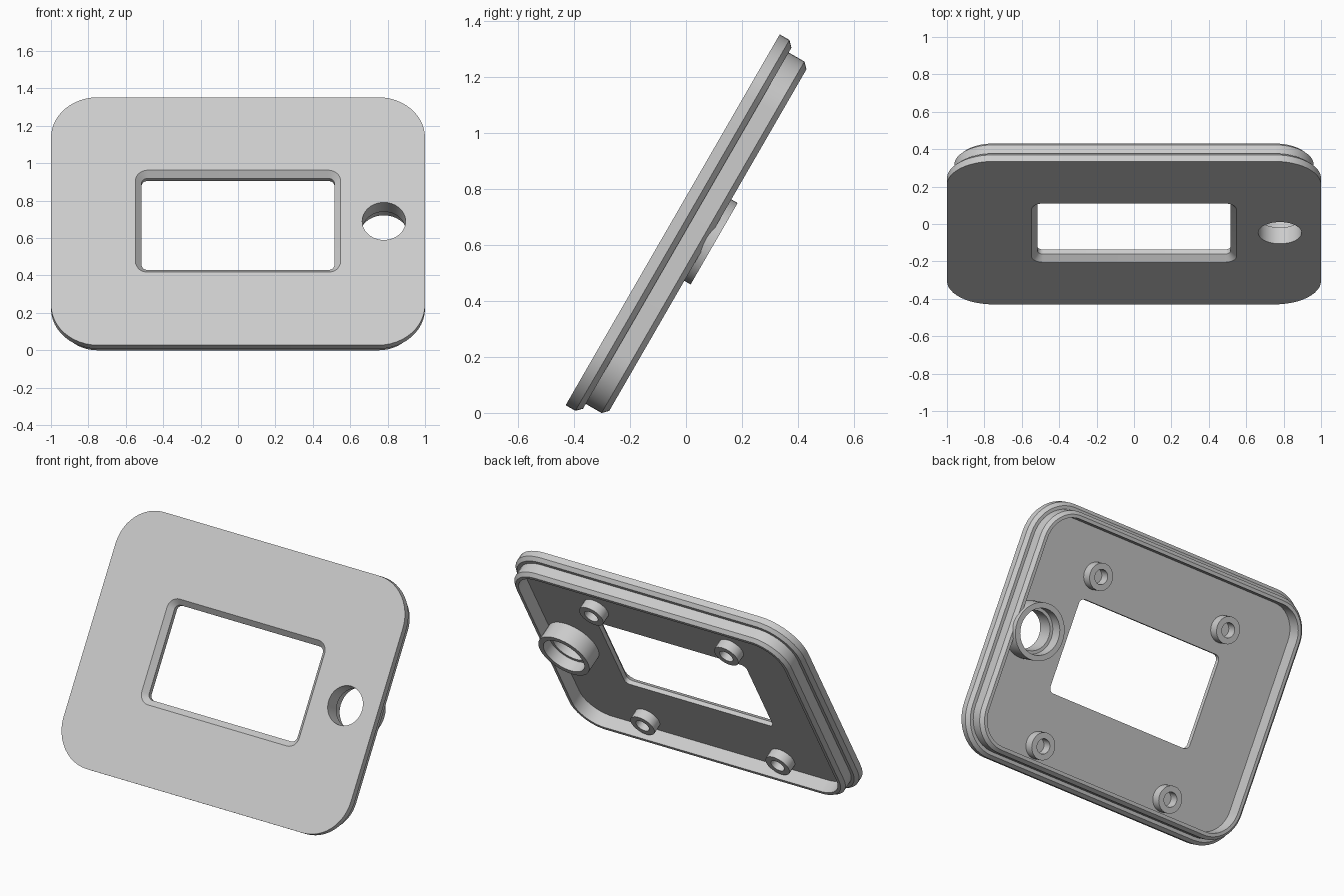
import bpy, bmesh
from math import sin, cos, pi, radians
from mathutils import Matrix

cube = bpy.data.objects.get("Cube")
if cube:
    bpy.data.objects.remove(cube)

grey = bpy.data.materials.new("light grey plastic")
grey.use_nodes = True
COLOUR = (0.6, 0.6, 0.6, 1)
grey.diffuse_color = COLOUR
grey.node_tree.nodes["Principled BSDF"].inputs["Base Color"].default_value = COLOUR

# Panel frame: local x across, local y up the slope, depth runs backwards
TILT = Matrix.Translation((0, -0.0475, 0.69)) @ Matrix.Rotation(radians(60), 4, "X")
W, H, R = 1.0, 0.765, 0.25


def rounded(hx, hy, r, steps=12):
    """Outline of a rounded rectangle."""
    pts = []
    for k, (sx, sy) in enumerate([(1, 1), (-1, 1), (-1, -1), (1, -1)]):
        for i in range(steps + 1):
            a = (k + i / steps) * pi / 2
            pts.append((sx * (hx - r) + r * cos(a), sy * (hy - r) + r * sin(a)))
    return pts


def circle(r, cx, cy, n=48):
    return [(cx + r * cos(2 * pi * i / n), cy + r * sin(2 * pi * i / n)) for i in range(n)]


def loft(name, rings, closed=False):
    """Join (outline, depth) rings; cap both ends, or close into a loop."""
    bm = bmesh.new()
    loops = [[bm.verts.new((x, y, -d)) for x, y in pts] for pts, d in rings]
    pairs = list(zip(loops, loops[1:]))
    if closed:
        pairs.append((loops[-1], loops[0]))
    else:
        bm.faces.new(loops[0])
        bm.faces.new(loops[-1])
    for a, b in pairs:
        n = len(a)
        for i in range(n):
            j = (i + 1) % n
            bm.faces.new((a[i], a[j], b[j], b[i]))
    bmesh.ops.recalc_face_normals(bm, faces=bm.faces)
    mesh = bpy.data.meshes.new(name)
    bm.to_mesh(mesh)
    bm.free()
    mesh.materials.append(grey)
    ob = bpy.data.objects.new(name, mesh)
    bpy.context.collection.objects.link(ob)
    ob.matrix_world = TILT
    return ob


def combine(ob, other, operation):
    """Apply a boolean and remove the helper."""
    mod = ob.modifiers.new(operation, "BOOLEAN")
    mod.operation, mod.solver, mod.object = operation, "EXACT", other
    bpy.context.view_layer.update()
    dg = bpy.context.evaluated_depsgraph_get()
    mesh = bpy.data.meshes.new_from_object(ob.evaluated_get(dg))
    ob.modifiers.clear()
    ob.data = mesh
    bpy.data.objects.remove(other)


# Face plate with chamfered edge, stepped lip and rear pocket: (inset, depth)
profile = [(0, 0), (0, 0.04), (0.02, 0.06), (0.04, 0.06), (0.04, 0.125),
           (0.06, 0.145), (0.08, 0.145), (0.08, 0.06)]
panel = loft("face_panel", [(rounded(W - i, H - i, R - i), d) for i, d in profile])

# Round socket behind the button hole, with a wider rear bore
BX = 0.78
combine(panel, loft("socket", [(circle(0.168, BX, 0), 0.03),
                               (circle(0.168, BX, 0), 0.171)]), "UNION")
bore = [(0.116, -0.05), (0.116, 0.1), (0.135, 0.1), (0.135, 0.25)]
combine(panel, loft("bore", [(circle(r, BX, 0), d) for r, d in bore]), "DIFFERENCE")

# Window opening, bevelled on the front
window = [(0.03, -0.03), (0, 0), (-0.032, 0.032), (-0.032, 0.1)]
combine(panel, loft("window", [(rounded(0.548 + g, 0.315 + g, 0.065 + g, 8), d)
                               for g, d in window]), "DIFFERENCE")
parts = [panel]

# Four hollow mounting posts on the back
for side, x in (("left", 0.47), ("right", -0.47)):
    for level, y in (("upper", 0.43), ("lower", -0.59)):
        rings = [(circle(r, x, y, 32), d) for r, d in
                 ((0.08, 0.055), (0.08, 0.12), (0.044, 0.12), (0.044, 0.055))]
        parts.append(loft(f"{level}_{side}_post", rings, closed=True))

bpy.ops.object.select_all(action="DESELECT")
for ob in parts:
    ob.select_set(True)
bpy.context.view_layer.objects.active = panel
bpy.ops.object.shade_smooth_by_angle(angle=radians(30))
